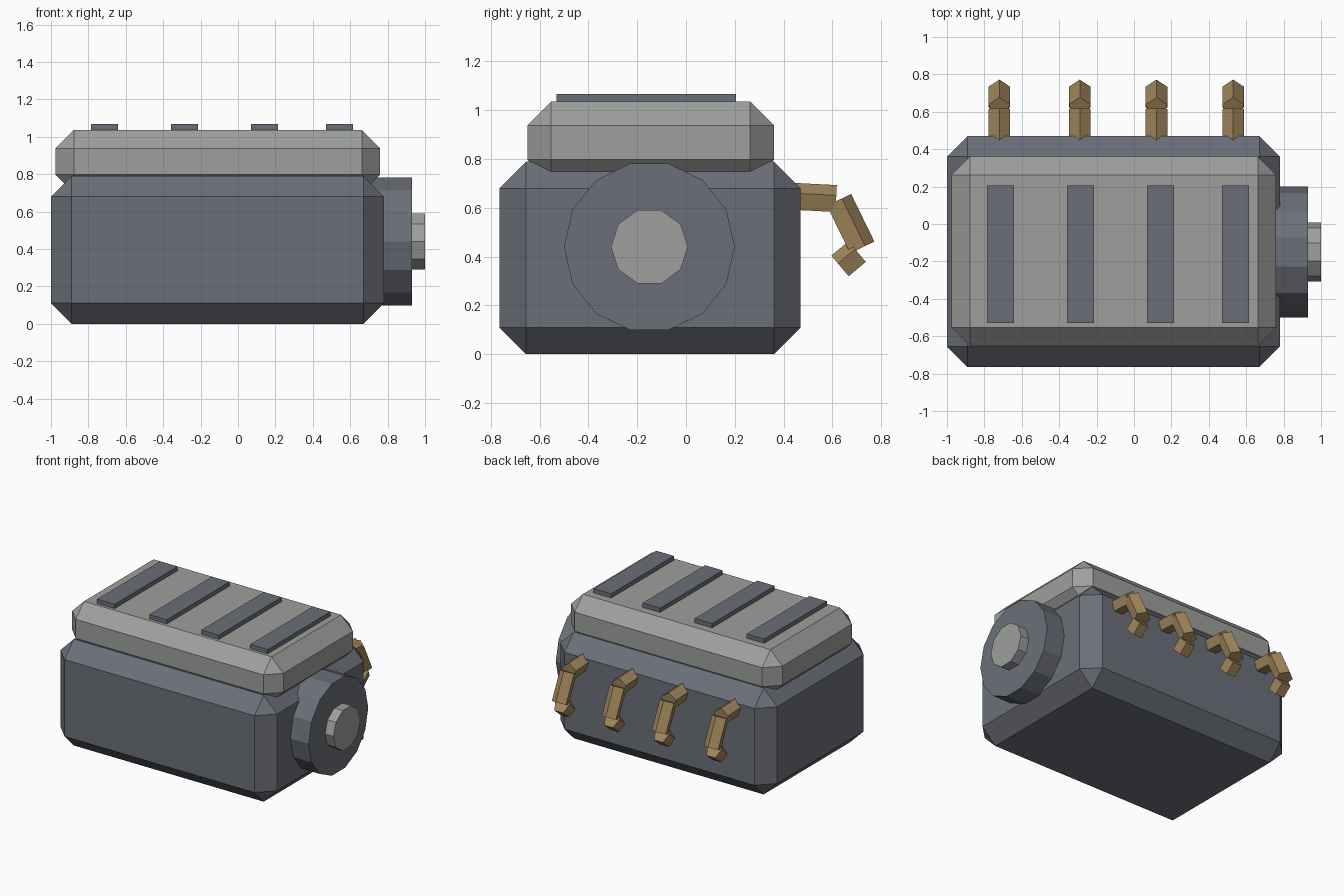
import bpy
import bmesh
from math import pi
from mathutils import Vector, Matrix

cube = bpy.data.objects.get("Cube")
if cube:
    bpy.data.objects.remove(cube)


def material(name, rgb):
    mat = bpy.data.materials.new(name)
    mat.use_nodes = True
    mat.diffuse_color = (*rgb, 1)
    mat.node_tree.nodes["Principled BSDF"].inputs["Base Color"].default_value = (*rgb, 1)
    return mat


DARK = material("dark_grey_metal", (0.147, 0.159, 0.188))
LIGHT = material("light_grey_metal", (0.342, 0.352, 0.337))
BRASS = material("brown_metal", (0.352, 0.238, 0.107))


def finish(name, bm, mat):
    bmesh.ops.recalc_face_normals(bm, faces=bm.faces)
    mesh = bpy.data.meshes.new(name)
    bm.to_mesh(mesh)
    bm.free()
    mesh.materials.append(mat)
    obj = bpy.data.objects.new(name, mesh)
    bpy.context.collection.objects.link(obj)
    return obj


def box(name, low, high, mat, chamfer=0):
    low, high = Vector(low), Vector(high)
    bm = bmesh.new()
    place = Matrix.Translation((low + high) / 2) @ Matrix.Diagonal((*(high - low), 1))
    bmesh.ops.create_cube(bm, size=1, matrix=place)
    if chamfer:
        bmesh.ops.bevel(bm, geom=bm.edges[:], offset=chamfer, segments=1,
                        affect='EDGES', profile=0.5)
    return finish(name, bm, mat)


def add_rod(bm, start, end, radius, sides, roll=0):
    """Flat-sided cylinder between two points."""
    start, end = Vector(start), Vector(end)
    axis = end - start
    turn = axis.to_track_quat('Z', 'Y').to_matrix().to_4x4()
    place = Matrix.Translation((start + end) / 2) @ turn @ Matrix.Rotation(roll, 4, 'Z')
    bmesh.ops.create_cone(bm, cap_ends=True, segments=sides, radius1=radius,
                          radius2=radius, depth=axis.length, matrix=place)


def disc(name, x0, x1, radius, sides, mat):
    bm = bmesh.new()
    # a corner points along y, so the top edge is flat
    add_rod(bm, (x0, -0.15, 0.44), (x1, -0.15, 0.44), radius, sides, pi / sides)
    pts = [v.co for v in bm.verts]
    if max(p.z for p in pts) - 0.44 > radius * 0.999:
        bmesh.ops.rotate(bm, verts=bm.verts[:], cent=(0, -0.15, 0.44),
                         matrix=Matrix.Rotation(pi / sides, 3, 'X'))
    return finish(name, bm, mat)


# Block and its cover
box("engine_block", (-1, -0.765, 0), (0.78, 0.47, 0.79), DARK, 0.11)
box("top_cover", (-0.975, -0.65, 0.70), (0.76, 0.36, 1.035), LIGHT, 0.097)

# Raised ribs on the cover
for i, x in enumerate((-0.714, -0.286, 0.142, 0.543), 1):
    box(f"cover_rib_{i}", (x - 0.072, -0.53, 1.0), (x + 0.072, 0.205, 1.067), DARK)

# Pulley and hub on the end
disc("pulley", 0.71, 0.93, 0.35, 14, DARK)
disc("pulley_hub", 0.90, 1.0, 0.158, 10, LIGHT)

# Bent exhaust pipes along the back
PIPE_PARTS = (
    ((0.42, 0.642), (0.615, 0.632)),
    ((0.622, 0.63), (0.717, 0.435)),
    ((0.705, 0.416), (0.635, 0.357)),
)
for i, x in enumerate((-0.72, -0.29, 0.12, 0.53), 1):
    bm = bmesh.new()
    for a, b in PIPE_PARTS:
        add_rod(bm, (x, *a), (x, *b), 0.061, 5)
    finish(f"exhaust_pipe_{i}", bm, BRASS)
